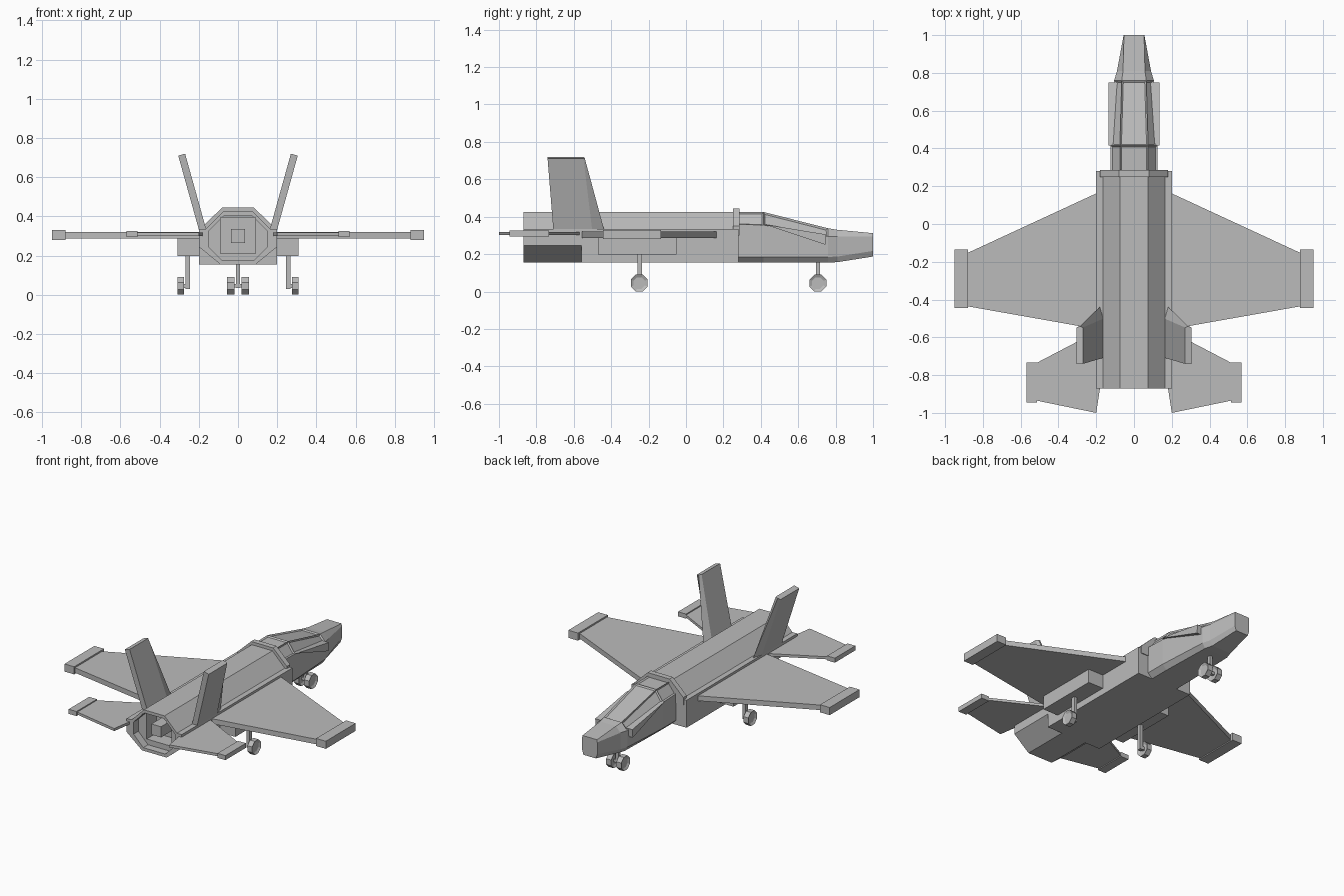
import bpy, bmesh, math
from mathutils import Vector

cube = bpy.data.objects.get("Cube")
if cube:
    bpy.data.objects.remove(cube, do_unlink=True)

GREY = (0.5, 0.5, 0.5, 1)
paint = bpy.data.materials.new("airframe_grey")
paint.use_nodes = True
paint.diffuse_color = GREY
paint.node_tree.nodes["Principled BSDF"].inputs["Base Color"].default_value = GREY


def finish(name, bm, mirror=False):
    bmesh.ops.recalc_face_normals(bm, faces=bm.faces)
    mesh = bpy.data.meshes.new(name)
    bm.to_mesh(mesh)
    bm.free()
    mesh.materials.append(paint)
    obj = bpy.data.objects.new(name, mesh)
    bpy.context.collection.objects.link(obj)
    if mirror:
        obj.modifiers.new("Mirror", "MIRROR")
    return obj


def loft_mesh(rings):
    bm = bmesh.new()
    loops = [[bm.verts.new(p) for p in ring] for ring in rings]
    for a, b in zip(loops, loops[1:]):
        for i in range(len(a)):
            j = (i + 1) % len(a)
            bm.faces.new((a[i], a[j], b[j], b[i]))
    bm.faces.new(loops[0])
    bm.faces.new(loops[-1])
    return bm


def section(y, half):
    """Symmetric closed ring from a right-hand half profile of (x, z)."""
    return [(x, y, z) for x, z in half] + [(-x, y, z) for x, z in reversed(half)]


def body(name, half, y0, y1):
    return finish(name, loft_mesh([section(y0, half), section(y1, half)]))


def slab(name, plan, z0, z1):
    """Mirrored flat panel from an (x, y) outline."""
    rings = [[(x, y, z) for x, y in plan] for z in (z0, z1)]
    return finish(name, loft_mesh(rings), True)


def box(name, x0, x1, y0, y1, z0, z1, mirror=True):
    rings = [[(x0, y, z0), (x1, y, z0), (x1, y, z1), (x0, y, z1)] for y in (y0, y1)]
    return finish(name, loft_mesh(rings), mirror)


def cut(target, cutter):
    mod = target.modifiers.new("Cut", "BOOLEAN")
    mod.object, mod.operation, mod.solver = cutter, "DIFFERENCE", "EXACT"
    bpy.context.view_layer.objects.active = target
    bpy.ops.object.modifier_apply(modifier=mod.name)
    bpy.data.objects.remove(cutter, do_unlink=True)


# Main fuselage, with a chamfered tail and a square belly ahead of it
fuselage = body("fuselage", [(.09, .155), (.2, .245), (.2, .335), (.165, .335), (.075, .425)], -.87, .26)
cut(fuselage, body("exhaust_cutter", [(.08, .175), (.15, .245), (.15, .325), (.07, .405)], -.9, -.82))
cut(fuselage, box("duct_cutter", -.09, .09, -.9, -.72, .21, .395, False))
box("exhaust_core", -.035, .035, -.85, -.71, .265, .335, False)
box("belly", -.2, .2, -.56, .28, .155, .335, False)
body("collar", [(.18, .3), (.18, .35), (.08, .445)], .25, .285)

# Forward fuselage with recessed canopy panes
stations = [
    (.27, .095, .125, .155, .36, .075, .425),
    (.415, .095, .125, .155, .355, .075, .425),
    (.76, .085, .105, .155, .295, .065, .338),
    (.81, .07, .09, .157, .295, .058, .33),
    (1, .045, .055, .187, .295, .053, .312),
]
rings = [section(y, [(b, zb), (w, zb + .03), (w, zs), (t, zt)]) for y, b, w, zb, zs, t, zt in stations]
bm = loft_mesh(rings)
bmesh.ops.recalc_face_normals(bm, faces=bm.faces)
panes = [f for f in bm.faces
         if f.normal.z > .2 and f.calc_center_median().z > .34 and f.calc_center_median().y < .7]
bmesh.ops.inset_individual(bm, faces=panes, thickness=.012, depth=-.008)
finish("forward_fuselage", bm)

# Cheek strakes beside the cockpit
cheek = [(.415, .36), (.75, .305), (.745, .25)]
finish("cheek_strake", loft_mesh([[(x, y, z) for y, z in cheek] for x in (.08, .135)]), True)

# Wings, tailplanes and their end caps
slab("wing", [(.15, .185), (.885, -.155), (.885, -.435), (.15, -.565)], .287, .32)
box("wing_tip", .88, .95, -.445, -.135, .28, .33)
slab("tailplane", [(.18, -.56), (.515, -.735), (.515, -.935), (.2, -1), (.18, -.87)], .301, .318)
box("tailplane_tip", .513, .57, -.945, -.732, .295, .325)

# Weapon bay pods under the wing roots
box("wing_root_pod", .19, .31, -.47, -.05, .197, .29)


# Canted fins with a wedge leading edge
def fin_ring(outer, inner, back, front, point):
    (xo, zo), (xi, zi) = outer, inner
    return [(xo, back, zo), (xo, front, zo), ((xo + xi) / 2, point, (zo + zi) / 2),
            (xi, front, zi), (xi, back, zi)]


fin = loft_mesh([fin_ring((.195, .315), (.16, .325), -.708, -.5, -.435),
                 fin_ring((.305, .71), (.27, .72), -.74, -.548, -.542)])
finish("fin", fin, True)


# Landing gear with eight-sided wheels and sunken hubs
def wheel(name, x0, x1, y):
    r = .045 / math.cos(math.pi / 8)
    angles = [math.pi / 8 + k * math.pi / 4 for k in range(8)]
    bm = loft_mesh([[(x, y + r * math.cos(a), .045 + r * math.sin(a)) for a in angles] for x in (x0, x1)])
    bmesh.ops.recalc_face_normals(bm, faces=bm.faces)
    hubs = [f for f in bm.faces if len(f.verts) == 8]
    bmesh.ops.inset_individual(bm, faces=hubs, thickness=.016, depth=-.008)
    finish(name, bm, True)


box("main_strut", .245, .267, -.26, -.235, .03, .21)
box("main_axle", .25, .29, -.257, -.238, .035, .055)
wheel("main_wheel", .275, .31, -.25)
box("nose_strut", -.01, .01, .695, .716, .035, .17, False)
box("nose_axle", -.03, .03, .697, .714, .036, .054, False)
wheel("nose_wheel", .019, .055, .705)
